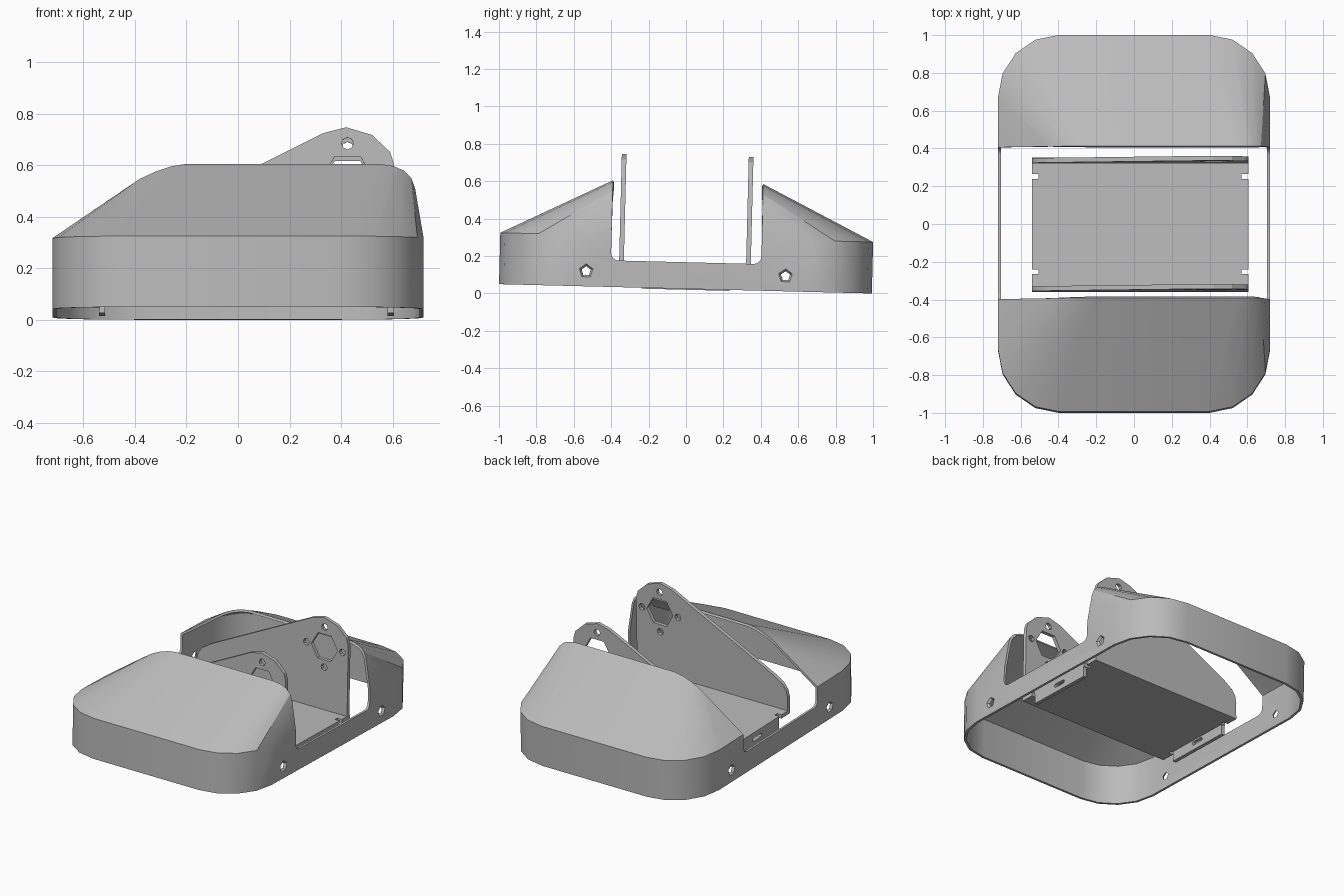
import bpy, bmesh, math
from mathutils import Matrix, Vector

cube = bpy.data.objects.get("Cube")
if cube:
    bpy.data.objects.remove(cube, do_unlink=True)

grey = bpy.data.materials.new("plain grey")
grey.use_nodes = True
GREY = (0.5, 0.5, 0.5, 1)
grey.diffuse_color = GREY
grey.node_tree.nodes["Principled BSDF"].inputs["Base Color"].default_value = GREY

parts = []


def add_object(name, bm):
    mesh = bpy.data.meshes.new(name)
    bm.to_mesh(mesh)
    bm.free()
    mesh.materials.append(grey)
    obj = bpy.data.objects.new(name, mesh)
    bpy.context.collection.objects.link(obj)
    return obj


def bake(obj):
    """Apply the modifiers of an object."""
    graph = bpy.context.evaluated_depsgraph_get()
    mesh = bpy.data.meshes.new_from_object(obj.evaluated_get(graph))
    obj.modifiers.clear()
    obj.data = mesh


def cut(obj, cutter):
    mod = obj.modifiers.new("holes", "BOOLEAN")
    mod.operation, mod.solver, mod.object = "DIFFERENCE", "EXACT", cutter
    bake(obj)
    bpy.data.objects.remove(cutter, do_unlink=True)


def slab(name, outline, depth):
    """Closed plate from an outline of 3D points, pushed along a depth vector."""
    bm = bmesh.new()
    face = bm.faces.new([bm.verts.new(p) for p in outline])
    out = bmesh.ops.extrude_face_region(bm, geom=[face])
    verts = [g for g in out["geom"] if isinstance(g, bmesh.types.BMVert)]
    bmesh.ops.translate(bm, vec=depth, verts=verts)
    bmesh.ops.recalc_face_normals(bm, faces=bm.faces)
    return add_object(name, bm)


def add_cone(bm, centre, axis, r1, r2, depth, sides, spin=0.0):
    turn = Vector(axis).to_track_quat("Z", "Y").to_matrix().to_4x4()
    bmesh.ops.create_cone(bm, cap_ends=True, segments=sides, radius1=r1, radius2=r2, depth=depth,
                          matrix=Matrix.Translation(centre) @ turn @ Matrix.Rotation(spin, 4, "Z"))


# Shell: rounded wall with a raised sloping hood at each end
W, L, RIM, OPEN, RAIL, FILLET = 0.72, 0.997, 0.275, 0.402, 0.142, 0.04
arch = {
    -1: [(-0.45, 0.465), (-0.38, 0.512), (-0.32, 0.54), (-0.26, 0.56), (-0.2, 0.57)],
    1: [(0.687, 0.475), (0.672, 0.515), (0.642, 0.545), (0.6, 0.562), (0.545, 0.57)],
}
angles = [math.radians(22.5 * i) for i in range(5)]


def corner(sx, sy):
    return [(sx * (W - 0.32 * (1 - math.cos(a))), sy * (L - 0.33 * (1 - math.sin(a)))) for a in angles]


bm = bmesh.new()


def face(*points):
    bm.faces.new([bm.verts.new(p) for p in points])


for sy in (-1, 1):
    plan = corner(-1, sy) + corner(1, sy)[::-1]
    top = arch[-1] + arch[1][::-1]
    for (p, q), (a, b) in zip(zip(plan, plan[1:]), zip(top, top[1:])):
        face((*p, 0), (*q, 0), (*q, RIM), (*p, RIM))
        face((*p, RIM), (*q, RIM), (b[0], sy * OPEN, b[1]), (a[0], sy * OPEN, a[1]))
    for sx in (-1, 1):
        a = arch[sx][0]
        face((*corner(sx, sy)[0], RIM), (sx * W, sy * OPEN, RIM), (a[0], sy * OPEN, a[1]))

for sx in (-1, 1):
    end = corner(1, 1)[0][1]
    half = [(end, 0), (end, RIM), (OPEN, RIM)]
    half += [(OPEN - FILLET * (1 - math.cos(t)), RAIL + FILLET * (1 - math.sin(t))) for t in angles]
    outline = half + [(-y, z) for y, z in reversed(half)]
    face(*[(sx * W, y, z) for y, z in outline])

bmesh.ops.remove_doubles(bm, verts=bm.verts, dist=0.0005)
bmesh.ops.recalc_face_normals(bm, faces=bm.faces)
bm.normal_update()
end_face = max(bm.faces, key=lambda f: f.calc_center_median().y)
if end_face.normal.y < 0:
    bmesh.ops.reverse_faces(bm, faces=bm.faces)
shell = add_object("shell", bm)
thick = shell.modifiers.new("thickness", "SOLIDIFY")
thick.thickness, thick.offset, thick.use_even_offset = 0.016, -1, True
bake(shell)

# Countersunk screw holes in the shell sides
bm = bmesh.new()
for sx in (-1, 1):
    for sy in (-1, 1):
        add_cone(bm, (sx * (W - 0.008), sy * 0.533, 0.082), (sx, 0, 0), 0.02, 0.044, 0.03, 5)
cut(shell, add_object("screw_cutter", bm))
parts.append(shell)

# Tray floor with relief notches beside the end flaps
X0, X1, Y, T, FLOOR = -0.54, 0.605, 0.352, 0.025, 0.088
notch = [(0, 0.265), (0.035, 0.265), (0.035, 0.24), (0, 0.24)]
right_edge = [(X1 - d, y) for d, y in notch] + [(X1 - d, -y) for d, y in reversed(notch)]
left_edge = [(X0 + d, -y) for d, y in notch] + [(X0 + d, y) for d, y in reversed(notch)]
floor = [(X1, Y)] + right_edge + [(X1, -Y), (X0, -Y)] + left_edge + [(X0, Y)]
parts.append(slab("tray_floor", [(x, y, FLOOR) for x, y in floor], (0, 0, -T)))

# Folded end flaps with a slot
for name, x in (("left_flap", X1 - T), ("right_flap", X0)):
    rect = [(-0.235, -0.005), (0.235, -0.005), (0.235, FLOOR - 0.002), (-0.235, FLOOR - 0.002)]
    flap = slab(name, [(x, y, z) for y, z in rect], (T, 0, 0))
    turns = [math.radians(30 * i) for i in range(12)]
    slot = [(x - T, math.copysign(0.035, math.cos(t + 0.01)) + 0.013 * math.cos(t),
             0.04 + 0.013 * math.sin(t)) for t in turns]
    cut(flap, slab("slot_cutter", slot, (3 * T, 0, 0)))
    parts.append(flap)

# Upright mounting plates with a hexagonal opening and four bolt holes
profile = [(X0, FLOOR - T), (X1, FLOOR - T), (X1, 0.57), (0.59, 0.617), (0.52, 0.683),
           (0.42, 0.713), (0.33, 0.69), (-0.44, 0.305), (-0.5, 0.265), (-0.53, 0.225), (X0, 0.18)]
CX, CZ, BOLT = 0.425, 0.513, 0.137
for name, y in (("front_upright", -Y - 0.006), ("back_upright", Y - T - 0.006)):
    plate = slab(name, [(x, y, z) for x, z in profile], (0, T, 0))
    bm = bmesh.new()
    mid = y + T / 2
    add_cone(bm, (CX, mid, CZ), (0, 1, 0), 0.1, 0.1, 0.1, 6, math.pi / 2)
    # keep the hexagon flat side up
    highest = max(v.co.z for v in bm.verts)
    if highest > CZ + 0.095:
        bmesh.ops.rotate(bm, verts=bm.verts, cent=(CX, mid, CZ), matrix=Matrix.Rotation(math.pi / 6, 3, "Y"))
    for dx, dz in ((BOLT, 0), (-BOLT, 0), (0, BOLT), (0, -BOLT)):
        add_cone(bm, (CX + dx, mid, CZ + dz), (0, 1, 0), 0.023, 0.023, 0.1, 8)
    cut(plate, add_object("bolt_cutter", bm))
    parts.append(plate)

# Smooth the curved walls and lean the whole model slightly to the back
tilt = Matrix.Translation((0, -0.003, 0.025)) @ Matrix.Rotation(-0.025, 4, "X")
bpy.ops.object.select_all(action="DESELECT")
for obj in parts:
    obj.matrix_world = tilt
    obj.select_set(True)
bpy.context.view_layer.objects.active = shell
bpy.ops.object.shade_smooth_by_angle(angle=math.radians(25))
